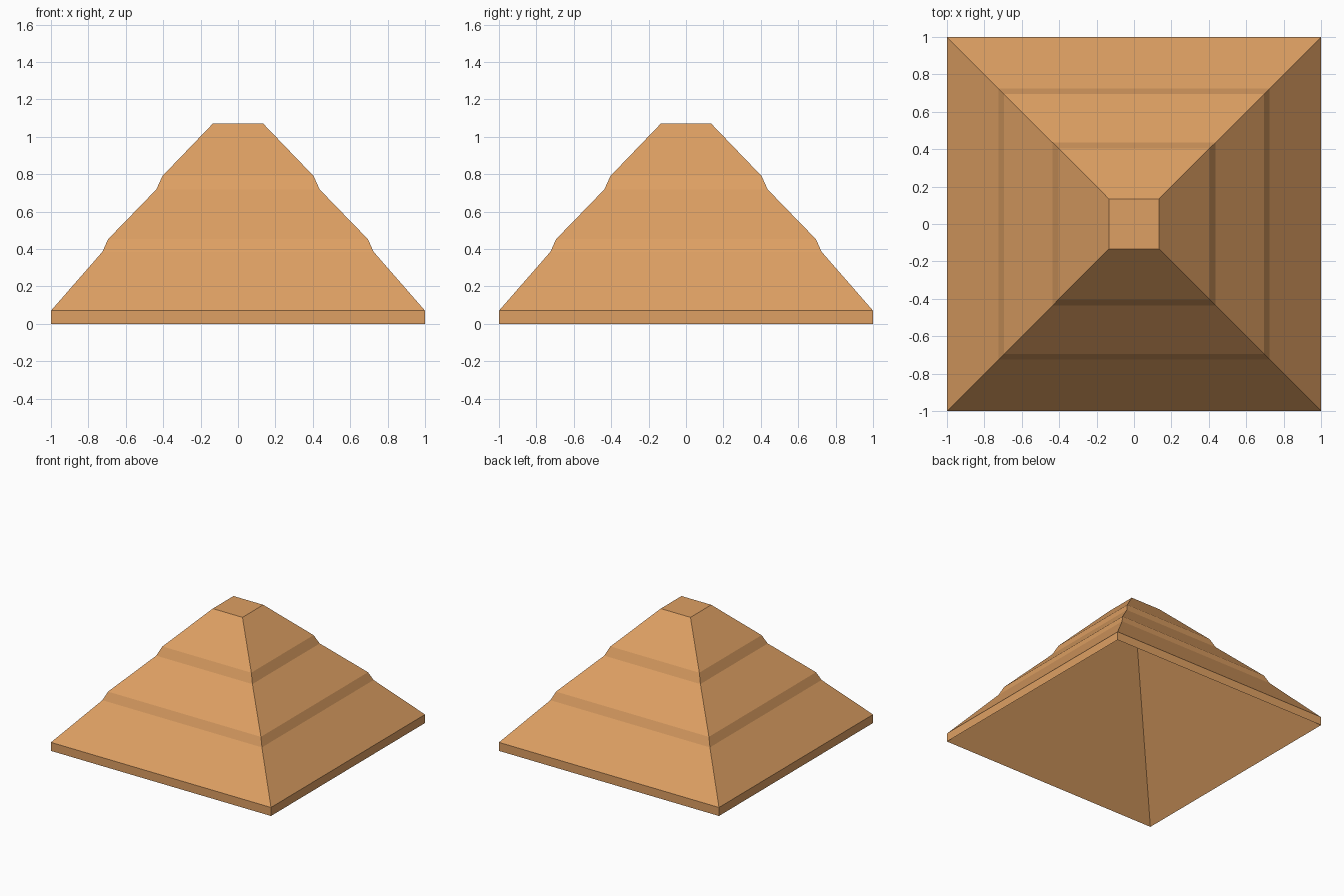
import bpy
import bmesh

if "Cube" in bpy.data.objects:
    bpy.data.objects.remove(bpy.data.objects["Cube"])

# One flat colour
mat = bpy.data.materials.new("warm tan")
mat.diffuse_color = (0.73, 0.35, 0.125, 1.0)
mat.use_nodes = True
mat.node_tree.nodes["Principled BSDF"].inputs["Base Color"].default_value = mat.diffuse_color

# Half-width and height: underside from its cap out to the rim,
# then up over the three sloped tiers to the flat top
PROFILE = [
    (0.135, 1.00), (1.00, 0.00), (1.00, 0.07),
    (0.725, 0.385), (0.695, 0.452),
    (0.437, 0.718), (0.404, 0.79), (0.135, 1.07),
]


def square_ring(bm, r, z):
    return [bm.verts.new((sx * r, sy * r, z))
            for sx, sy in ((-1, -1), (1, -1), (1, 1), (-1, 1))]


# Tiered hollow roof: loft square rings and cap both ends
bm = bmesh.new()
rings = [square_ring(bm, r, z) for r, z in PROFILE]
for low, high in zip(rings, rings[1:]):
    for i in range(4):
        j = (i + 1) % 4
        bm.faces.new((low[i], low[j], high[j], high[i]))
bm.faces.new(rings[-1])
bm.faces.new(rings[0][::-1])
bmesh.ops.recalc_face_normals(bm, faces=bm.faces)

mesh = bpy.data.meshes.new("tiered_roof")
bm.to_mesh(mesh)
bm.free()
mesh.materials.append(mat)
roof = bpy.data.objects.new("tiered_roof", mesh)
bpy.context.collection.objects.link(roof)
